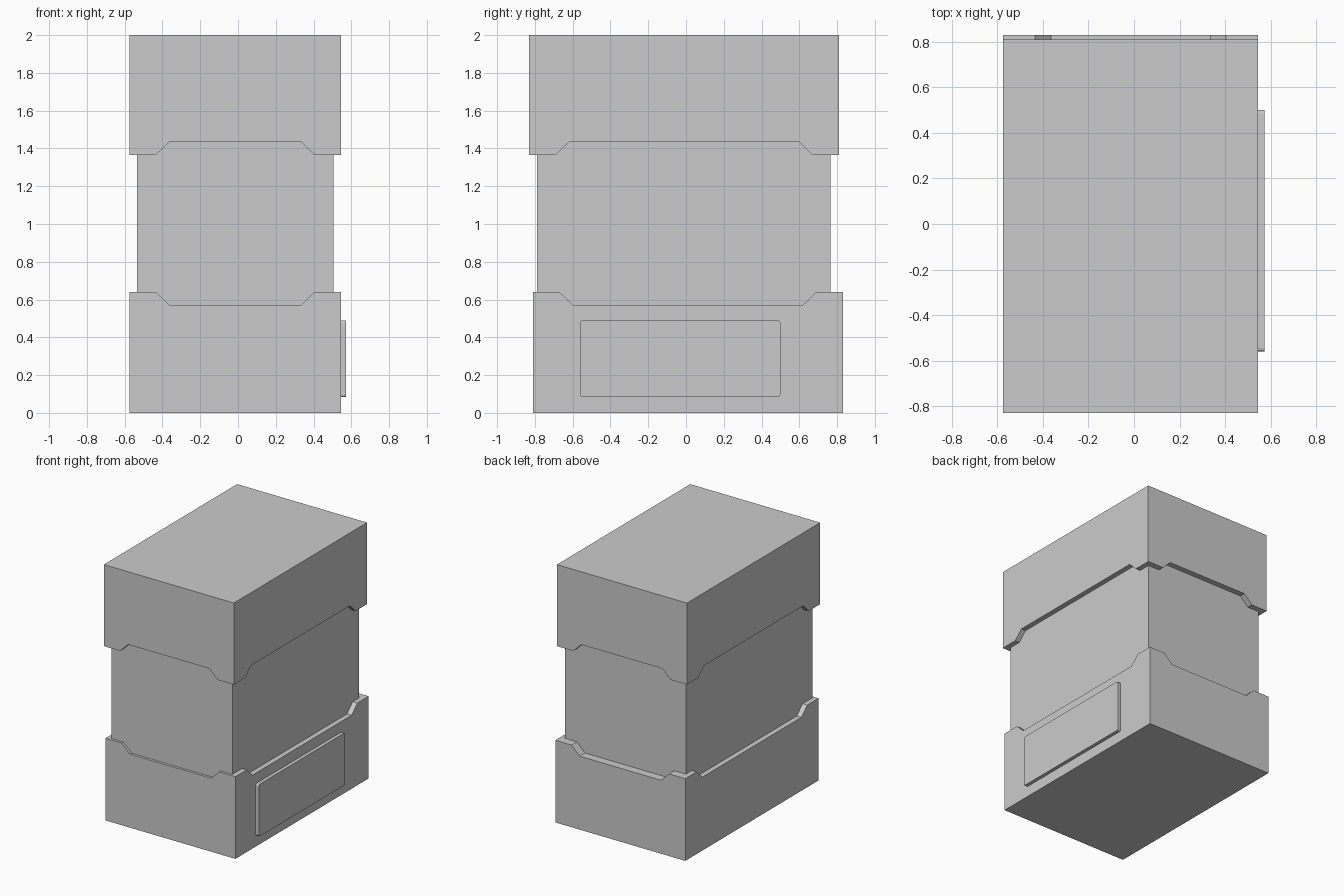
import bpy
import bmesh
from mathutils import Matrix

default = bpy.data.objects.get("Cube")
if default:
    bpy.data.objects.remove(default)

# One plain grey for the whole model
grey = bpy.data.materials.new("plain_grey")
grey.use_nodes = True
colour = (0.6, 0.6, 0.6, 1)
grey.diffuse_color = colour
grey.node_tree.nodes["Principled BSDF"].inputs["Base Color"].default_value = colour


def finish(name, bm):
    bmesh.ops.recalc_face_normals(bm, faces=bm.faces)
    mesh = bpy.data.meshes.new(name)
    bm.to_mesh(mesh)
    bm.free()
    mesh.materials.append(grey)
    obj = bpy.data.objects.new(name, mesh)
    bpy.context.collection.objects.link(obj)
    return obj


def box(name, low, high, corner=0):
    bm = bmesh.new()
    size = [h - l for l, h in zip(low, high)]
    mid = [(h + l) / 2 for l, h in zip(low, high)]
    bmesh.ops.create_cube(bm, size=1, matrix=Matrix.Translation(mid) @ Matrix.Diagonal((*size, 1)))
    if corner:
        # Round only the edges that run across the thickness (x)
        edges = [e for e in bm.edges if abs(e.verts[0].co.x - e.verts[1].co.x) > size[0] / 2]
        bmesh.ops.bevel(bm, geom=edges, offset=corner, segments=3, profile=0.5, affect='EDGES')
    return finish(name, bm)


def notch_cutter(name, axis, start, end, floor, rim):
    """Long trapezoid prism; axis is the direction its profile spans."""
    run = 0.07
    beyond = rim + (rim - floor)
    profile = [(start, rim), (start + run, floor), (end - run, floor), (end, rim),
               (end, beyond), (start, beyond)]
    bm = bmesh.new()
    ends = []
    for depth in (-2, 2):
        points = [(p, depth, z) if axis == "x" else (depth, p, z) for p, z in profile]
        ends.append([bm.verts.new(p) for p in points])
    bm.faces.new(ends[0])
    bm.faces.new(ends[1])
    for i in range(len(profile)):
        j = (i + 1) % len(profile)
        bm.faces.new((ends[0][i], ends[0][j], ends[1][j], ends[1][i]))
    obj = finish(name, bm)
    obj.hide_render = True
    obj.hide_set(True)
    return obj


def cap(name, low, high, floor, rim):
    obj = box(name, low, high)
    inset = 0.14
    for i, axis in enumerate("xy"):
        cutter = notch_cutter(f"{name}_cutter_{axis}", axis, low[i] + inset, high[i] - inset, floor, rim)
        mod = obj.modifiers.new(f"notch_{axis}", 'BOOLEAN')
        mod.operation = 'DIFFERENCE'
        mod.solver = 'EXACT'
        mod.object = cutter
    # Bake the cuts and drop the cutters
    bpy.context.view_layer.update()
    mesh = bpy.data.meshes.new_from_object(obj.evaluated_get(bpy.context.evaluated_depsgraph_get()))
    cutters = [m.object for m in obj.modifiers]
    obj.modifiers.clear()
    obj.data = mesh
    for cutter in cutters:
        bpy.data.objects.remove(cutter)


# Inner block, notched base and lid, and side plate
box("inner_block", (-0.535, -0.79, 0.3), (0.505, 0.765, 1.7))
cap("base", (-0.575, -0.81, 0), (0.545, 0.83, 0.64), 0.572, 0.64)
cap("lid", (-0.575, -0.83, 1.365), (0.545, 0.81, 2), 1.433, 1.365)
box("side_plate", (0.545, -0.56, 0.083), (0.572, 0.50, 0.49), corner=0.015)
